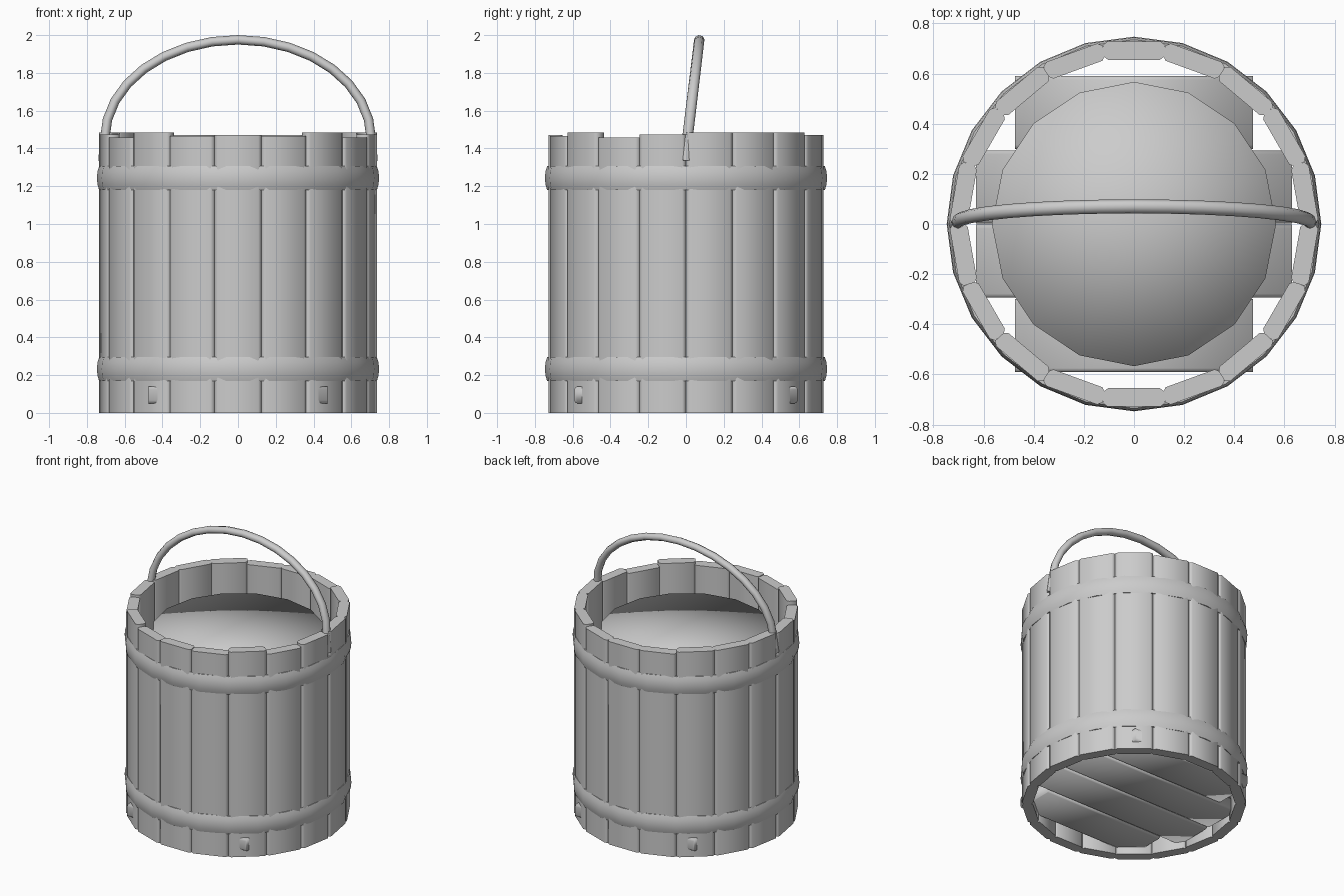
import bpy, bmesh, math
from mathutils import Vector

if "Cube" in bpy.data.objects:
    bpy.data.objects.remove(bpy.data.objects["Cube"])

grey = bpy.data.materials.new("plain_grey")
grey.diffuse_color = (0.6, 0.6, 0.6, 1)
grey.use_nodes = True
grey.node_tree.nodes["Principled BSDF"].inputs["Base Color"].default_value = grey.diffuse_color


def finish(name, bm, angle=None):
    """Turn a bmesh into a shaded object; angle=None smooths every edge."""
    bmesh.ops.recalc_face_normals(bm, faces=bm.faces)
    me = bpy.data.meshes.new(name)
    bm.to_mesh(me)
    bm.free()
    me.materials.append(grey)
    ob = bpy.data.objects.new(name, me)
    bpy.context.collection.objects.link(ob)
    bpy.ops.object.select_all(action='DESELECT')
    bpy.context.view_layer.objects.active = ob
    ob.select_set(True)
    if angle is None:
        bpy.ops.object.shade_smooth()
    else:
        bpy.ops.object.shade_smooth_by_angle(angle=math.radians(angle))
    return ob


def loft(bm, rings, closed=False):
    """Skin a list of point rings, capping the ends unless closed."""
    vs = [[bm.verts.new(p) for p in r] for r in rings]
    n = len(vs[0])
    for a, b in zip(vs, vs[1:] + (vs[:1] if closed else [])):
        for j in range(n):
            k = (j + 1) % n
            bm.faces.new((a[j], a[k], b[k], b[j]))
    if not closed:
        bm.faces.new(vs[0])
        bm.faces.new(vs[-1])


# Wall staves: 18 chamfered boards of slightly uneven height
half = [(0.108, 0.727), (0.125, 0.712), (0.119, 0.668), (0.104, 0.655)]
section = half + [(-t, r) for t, r in reversed(half)]
heights = [1.47, 1.465, 1.485, 1.458, 1.475, 1.485, 1.485, 1.485, 1.47, 1.47]
for i in range(18):
    a = math.radians(-90 + 20 * i)
    h = heights[min(i, 18 - i)]
    ring = [(r * math.cos(a) - t * math.sin(a),
             r * math.sin(a) + t * math.cos(a)) for t, r in section]
    bm = bmesh.new()
    loft(bm, [[(x, y, z) for x, y in ring] for z in (0, h)])
    finish(f"stave_{i + 1}", bm, 60)

# Two bulged hoops
hoop = [(0.715, -0.064), (0.735, -0.064), (0.744, -0.035), (0.747, 0),
        (0.744, 0.035), (0.735, 0.064), (0.715, 0.064)]
for name, zc in (("lower_hoop", 0.232), ("upper_hoop", 1.243)):
    bm = bmesh.new()
    loft(bm, [[(r * math.sin(a), r * math.cos(a), zc + z) for r, z in hoop]
              for a in (math.tau * k / 24 for k in range(24))], closed=True)
    finish(name, bm, 60)

# Floor boards: the outer two are shorter and poke through the wall
for i, (y, hx) in enumerate([(-0.445, 0.475), (-0.148, 0.63),
                             (0.148, 0.63), (0.445, 0.475)]):
    bm = bmesh.new()
    bmesh.ops.create_cube(bm, size=1)
    for v in bm.verts:
        v.co = (v.co.x * 2 * hx, y + v.co.y * 0.292, 0.095 + v.co.z * 0.09)
    long_edges = [e for e in bm.edges
                  if abs(e.verts[0].co.x - e.verts[1].co.x) > 0.1]
    bmesh.ops.bevel(bm, geom=long_edges, offset=0.016, segments=2,
                    profile=0.5, affect='EDGES')
    finish(f"floor_board_{i + 1}", bm)

# Contents: fully smooth 16-sided drum with a fan top
bm = bmesh.new()
bmesh.ops.create_cone(bm, cap_ends=True, cap_tris=True, segments=16,
                      radius1=0.567, radius2=0.567, depth=1.11)
bmesh.ops.translate(bm, verts=bm.verts, vec=(0, 0, 0.755))
finish("contents", bm)

# Handle: round tube along a leaning half ellipse with straight ends
path = [(0.715, 1.335)]
path += [(0.705 * math.cos(math.pi * k / 16), 1.45 + 0.525 * math.sin(math.pi * k / 16))
         for k in range(17)]
path += [(-0.715, 1.335)]
pts = [Vector((x, max(0, z - 1.39) * 0.12, z)) for x, z in path]
rings = []
for i, p in enumerate(pts):
    t = (pts[min(i + 1, len(pts) - 1)] - pts[max(i - 1, 0)]).normalized()
    u = Vector((0, 1, 0.12)).cross(t).normalized()
    w = t.cross(u)
    rings.append([p + 0.025 * math.cos(b) * u + 0.028 * math.sin(b) * w
                  for b in (math.tau * k / 8 for k in range(8))])
bm = bmesh.new()
loft(bm, rings)
finish("handle", bm, 60)
